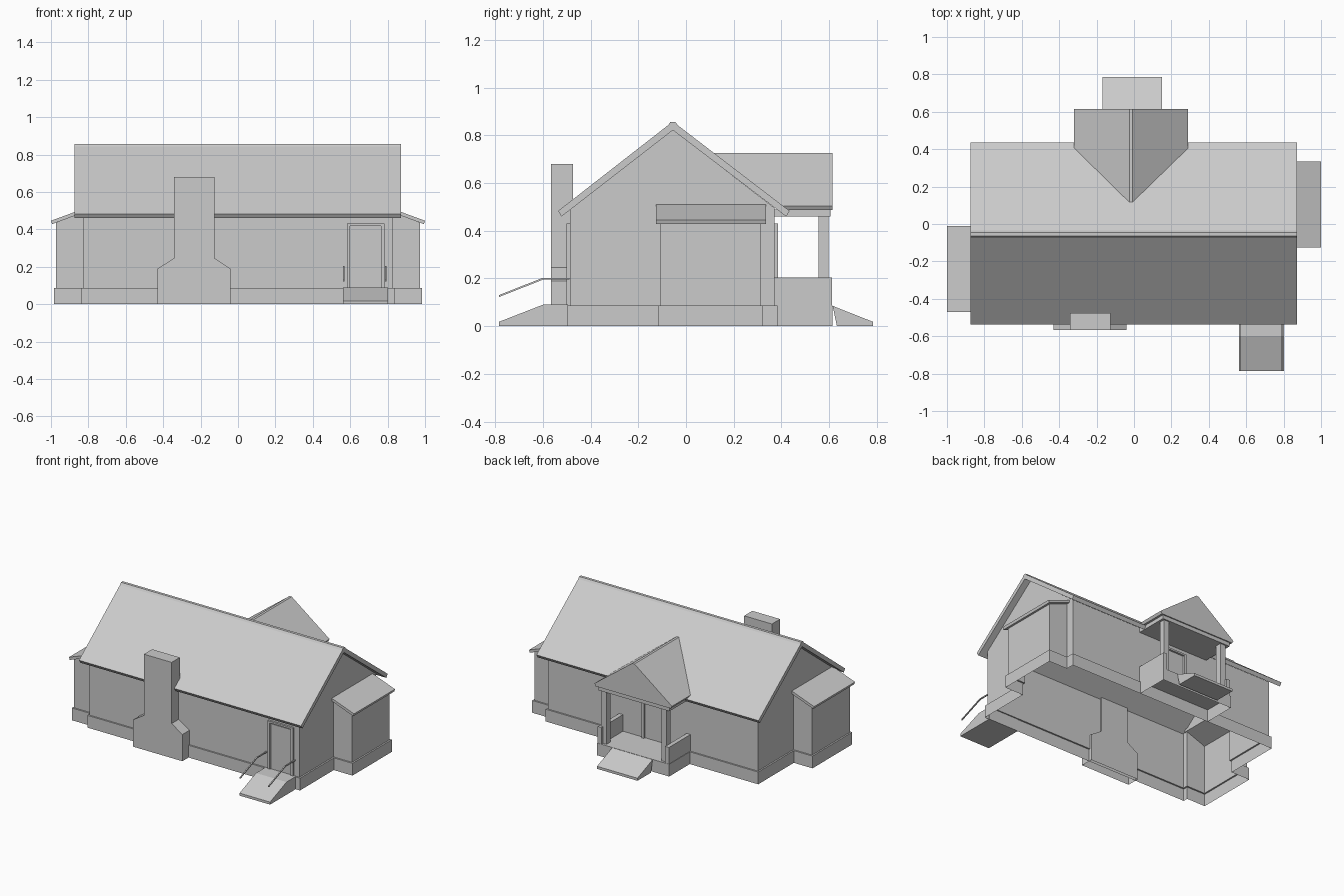
import bpy, bmesh
from mathutils import Vector

if "Cube" in bpy.data.objects:
    bpy.data.objects.remove(bpy.data.objects["Cube"])


def finish(name, bm):
    bmesh.ops.recalc_face_normals(bm, faces=bm.faces)
    me = bpy.data.meshes.new(name)
    bm.to_mesh(me)
    bm.free()
    ob = bpy.data.objects.new(name, me)
    bpy.context.collection.objects.link(ob)
    return ob


def prism_bm(profile, axis, a, b):
    """Extrude a (u, z) profile along x or y."""
    bm = bmesh.new()
    co = (lambda u, z, t: (t, u, z)) if axis == 'x' else (lambda u, z, t: (u, t, z))
    r0, r1 = [[bm.verts.new(co(u, z, t)) for u, z in profile] for t in (a, b)]
    n = len(profile)
    bm.faces.new(r0)
    bm.faces.new(r1[::-1])
    for i in range(n):
        j = (i + 1) % n
        bm.faces.new((r0[i], r1[i], r1[j], r0[j]))
    bmesh.ops.recalc_face_normals(bm, faces=bm.faces)
    return bm


def drop_bottom(bm):
    low = [f for f in bm.faces if all(v.co.z < 1e-5 for v in f.verts)]
    bmesh.ops.delete(bm, geom=low, context='FACES_ONLY')


def prism(name, profile, axis, a, b, open_bottom=False):
    bm = prism_bm(profile, axis, a, b)
    if open_bottom:
        drop_bottom(bm)
    return finish(name, bm)


def box(name, x0, x1, y0, y1, z0, z1, open_bottom=False):
    prof = [(y0, z0), (y1, z0), (y1, z1), (y0, z1)]
    return prism(name, prof, 'x', x0, x1, open_bottom)


# House shell: one outline with two side bays, open underneath
def outline(d):
    X, B, F, K = 0.825 + d, 0.972 + d, -0.487 - d, 0.372 + d
    r0, r1 = -0.107 - d, 0.313 + d
    l0, l1 = -0.452 - d, -0.028 + d
    return [(-X, F), (X, F), (X, r0), (B, r0), (B, r1), (X, r1),
            (X, K), (-X, K), (-X, l1), (-B, l1), (-B, l0), (-X, l0)]


base, wall = outline(0.011), outline(0)
bm = bmesh.new()
rings = []
for pts, z in ((base, 0), (base, 0.087), (wall, 0.087), (wall, None)):
    ring = []
    for i, (x, y) in enumerate(pts):
        top = 0.435 if abs(x) > 0.9 else 0.495
        ring.append(bm.verts.new((x, y, top if z is None else z)))
    rings.append(ring)
for r, s in zip(rings, rings[1:]):
    for i in range(12):
        j = (i + 1) % 12
        bm.faces.new((r[i], r[j], s[j], s[i]))
# Gable ends above the bays
t = rings[-1]
for x, ids in ((0.825, (1, 2, 5, 6)), (-0.825, (7, 8, 11, 0))):
    apex = bm.verts.new((x, -0.057, 0.825))
    bm.faces.new([t[i] for i in ids] + [apex])
finish("house_walls", bm)

# Main roof with ridge cap
prism("main_roof", [(-0.537, 0.483), (-0.075, 0.843), (-0.065, 0.857), (-0.045, 0.857),
                    (-0.035, 0.843), (0.435, 0.483), (0.42, 0.46), (-0.055, 0.822),
                    (-0.522, 0.46)], 'x', -0.875, 0.872)

# Lean-to bay roofs
for side, s, y0, y1 in (("right", 1, -0.125, 0.335), ("left", -1, -0.47, -0.01)):
    prism(side + "_bay_roof", [(s * 0.82, 0.512), (s * 1.0, 0.446), (s * 0.994, 0.428),
                               (s * 0.82, 0.492)], 'y', y0, y1)

# Chimney with sloped shoulders
prism("chimney", [(-0.43, 0), (-0.04, 0), (-0.04, 0.19), (-0.125, 0.245), (-0.125, 0.68),
                  (-0.343, 0.68), (-0.343, 0.245), (-0.43, 0.19)], 'y', -0.567, -0.475, True)


# Doors with raised frames
def door(name, x0, x1, y, s):
    ya, yb = sorted((y, y + s * 0.014))
    box(name + "_left_jamb", x0, x0 + 0.018, ya, yb, 0.087, 0.43)
    box(name + "_right_jamb", x1 - 0.018, x1, ya, yb, 0.087, 0.43)
    box(name + "_head", x0 + 0.018, x1 - 0.018, ya, yb, 0.418, 0.43)
    ya, yb = sorted((y, y + s * 0.005))
    box(name + "_panel", x0 + 0.026, x1 - 0.026, ya, yb, 0.09, 0.41)


door("front_door", 0.582, 0.782, -0.487, -1)
door("back_door", -0.12, 0.08, 0.372, 1)

# Front ramp and its handrails
prism("front_ramp", [(-0.785, 0), (-0.495, 0), (-0.495, 0.09), (-0.6, 0.09), (-0.785, 0.018)],
      'x', 0.562, 0.802)
rail = [(-0.785, 0.122), (-0.6, 0.195), (-0.488, 0.195)]
for name, x in (("left_handrail", 0.566), ("right_handrail", 0.79)):
    prism(name, rail + [(y, z + 0.008) for y, z in rail[::-1]], 'x', x - 0.004, x + 0.004)

# Back porch: deck, ramp, low side walls, posts
box("porch_deck", -0.298, 0.268, 0.383, 0.615, 0, 0.087, True)
prism("back_ramp", [(0.615, 0.085), (0.785, 0.018), (0.785, 0), (0.633, 0)], 'x', -0.168, 0.15)
for name, s in (("right", 1), ("left", -1)):
    def at(d):
        return sorted((-0.015 + s * d, -0.015 + s * (d + 0.03)))
    box(name + "_porch_wall", *at(0.25), 0.372, 0.613, 0.087, 0.205)
    x0, x1 = at(0.222)
    box(name + "_porch_post", x0, x1 + 0.012, 0.555, 0.598, 0.087, 0.465)
box("porch_ceiling_beam", -0.295, 0.265, 0.372, 0.607, 0.46, 0.49)

# Porch gable roof, trimmed where it meets the main roof slope
bm = prism_bm([(-0.32, 0.505), (-0.025, 0.727), (-0.008, 0.727), (0.29, 0.505),
               (0.28, 0.487), (-0.31, 0.487)], 'y', 0, 0.615)
slope = Vector((0, 0.36, 0.47)).normalized()
bmesh.ops.bisect_plane(bm, geom=bm.verts[:] + bm.edges[:] + bm.faces[:],
                       plane_co=(0, -0.035, 0.84), plane_no=slope, clear_inner=True)
finish("porch_roof", bm)
